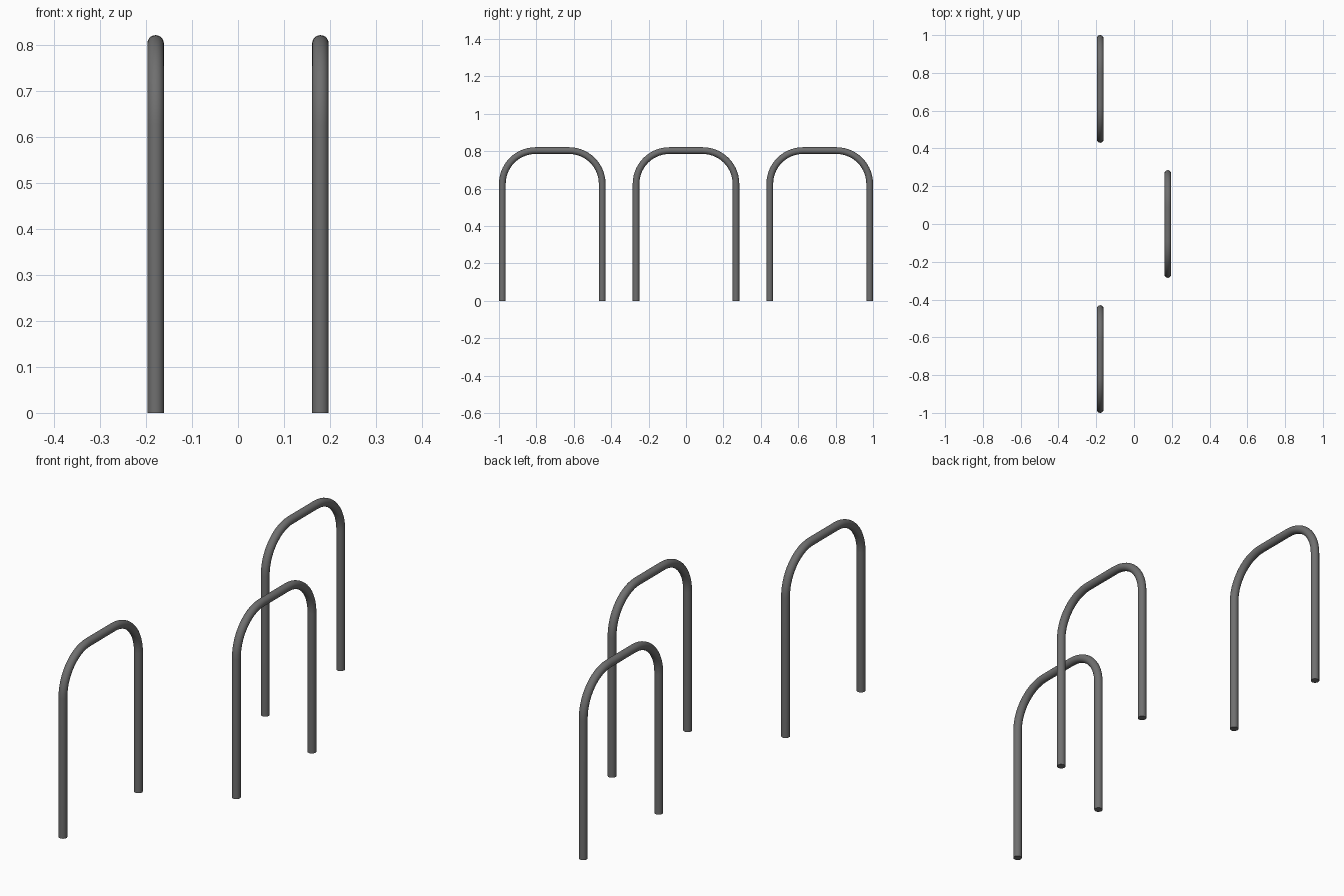
import bpy, bmesh, math
from mathutils import Vector

if "Cube" in bpy.data.objects:
    bpy.data.objects.remove(bpy.data.objects["Cube"])

TUBE_R = 0.018      # tube radius
HALF_W = 0.267      # half width to tube centre
TOP = 0.803         # height of tube centre at the top
BEND = 0.178        # bend radius
SIDES, STEPS = 20, 14

steel = bpy.data.materials.new("dark grey steel")
steel.diffuse_color = (0.16, 0.16, 0.16, 1)
steel.use_nodes = True
steel.node_tree.nodes["Principled BSDF"].inputs["Base Color"].default_value = steel.diffuse_color


def hoop_path():
    """Points (y, z) with outward normals, from one foot over to the other."""
    pts = [(-HALF_W, 0, math.pi)]
    for side, start in ((-1, math.pi), (1, math.pi / 2)):
        cy, cz = side * (HALF_W - BEND), TOP - BEND
        for i in range(STEPS + 1):
            a = start - i / STEPS * math.pi / 2
            pts.append((cy + BEND * math.cos(a), cz + BEND * math.sin(a), a))
    pts.append((HALF_W, 0, 0))
    return pts


def make_hoop(name, x, y):
    bm = bmesh.new()
    rings = []
    for py, pz, a in hoop_path():
        n = Vector((0, math.cos(a), math.sin(a)))
        ring = []
        for k in range(SIDES):
            t = 2 * math.pi * k / SIDES
            off = Vector((math.cos(t), 0, 0)) + n * math.sin(t)
            ring.append(bm.verts.new(Vector((0, py, pz)) + off * TUBE_R))
        rings.append(ring)
    for r0, r1 in zip(rings, rings[1:]):
        for k in range(SIDES):
            j = (k + 1) % SIDES
            bm.faces.new((r0[k], r0[j], r1[j], r1[k]))
    # flat ends at the feet
    bm.faces.new(rings[0])
    bm.faces.new(rings[-1])
    bmesh.ops.recalc_face_normals(bm, faces=bm.faces)
    mesh = bpy.data.meshes.new(name)
    bm.to_mesh(mesh)
    bm.free()
    mesh.materials.append(steel)
    ob = bpy.data.objects.new(name, mesh)
    ob.location = (x, y, 0)
    bpy.context.collection.objects.link(ob)
    bpy.ops.object.select_all(action='DESELECT')
    ob.select_set(True)
    bpy.context.view_layer.objects.active = ob
    bpy.ops.object.shade_smooth_by_angle(angle=math.radians(40))


# three staggered bike-rack hoops
make_hoop("front_hoop", -0.179, -0.715)
make_hoop("middle_hoop", 0.179, 0)
make_hoop("back_hoop", -0.179, 0.715)
